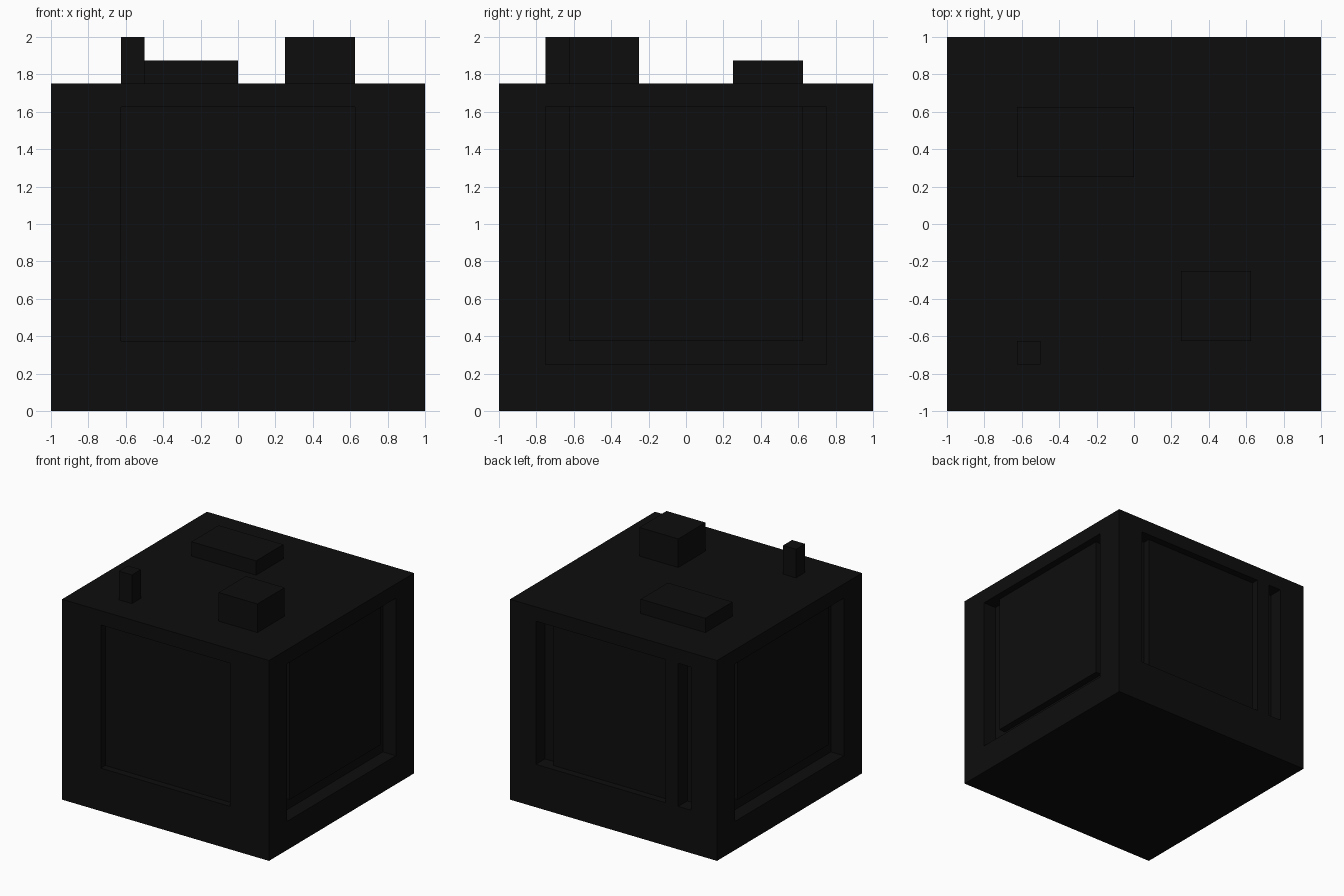
import bpy

default = bpy.data.objects.get("Cube")
if default:
    bpy.data.objects.remove(default, do_unlink=True)

# One near-black paint for everything
black = bpy.data.materials.new("matte_black")
black.use_nodes = True
colour = (0.0042, 0.0042, 0.0042, 1)
black.diffuse_color = colour
black.node_tree.nodes["Principled BSDF"].inputs["Base Color"].default_value = colour

U = 0.125      # module of the layout
E = 0.03       # hidden overlap into the body


def box(name, x, y, z):
    """Axis-aligned box from three (min, max) ranges."""
    bpy.ops.mesh.primitive_cube_add(size=1)
    obj = bpy.context.object
    obj.name = obj.data.name = name
    for v in obj.data.vertices:
        v.co = [r[0] if c < 0 else r[1] for c, r in zip(v.co, (x, y, z))]
    obj.data.materials.append(black)
    return obj


def cut(target, x, y, z):
    """Sink a rectangular recess into the target."""
    cutter = box("recess_cutter", x, y, z)
    cutter.hide_render = True
    mod = target.modifiers.new("recess", 'BOOLEAN')
    mod.operation = 'DIFFERENCE'
    mod.solver = 'EXACT'
    mod.object = cutter
    bpy.context.view_layer.objects.active = target
    bpy.ops.object.modifier_apply(modifier=mod.name)
    bpy.data.objects.remove(cutter, do_unlink=True)


top = 14 * U
low, high = 3 * U, 13 * U
deep, shallow = 1 - U, 1 - U / 2

# Main casing
body = box("casing", (-1, 1), (-1, 1), (0, top))

# Front panel recess
cut(body, (-5 * U, 5 * U), (-1 - U, -shallow), (low, high))

# Back recess and the narrow slot beside it
cut(body, (-4 * U, 6 * U), (deep, 1 + U), (low, high))
cut(body, (-6 * U, -5 * U), (deep, 1 + U), (low, high))
box("back_panel", (-4 * U - E, 5 * U), (deep - E, shallow), (low - E, high + E))

# Side recesses, each with a raised panel
for name, s in (("left", 1), ("right", -1)):
    cut(body, sorted((s * deep, s * (1 + U))), (-6 * U, 6 * U), (2 * U, high))
    box(name + "_panel", sorted((s * (deep - E), s * shallow)),
        (-5 * U, 5 * U), (low, high + E))

# Blocks on the lid
box("corner_post", (-5 * U, -4 * U), (-6 * U, -5 * U), (top - E, 2))
box("tall_block", (2 * U, 5 * U), (-5 * U, -2 * U), (top - E, 2))
box("flat_block", (-5 * U, 0), (2 * U, 5 * U), (top - E, top + U))
